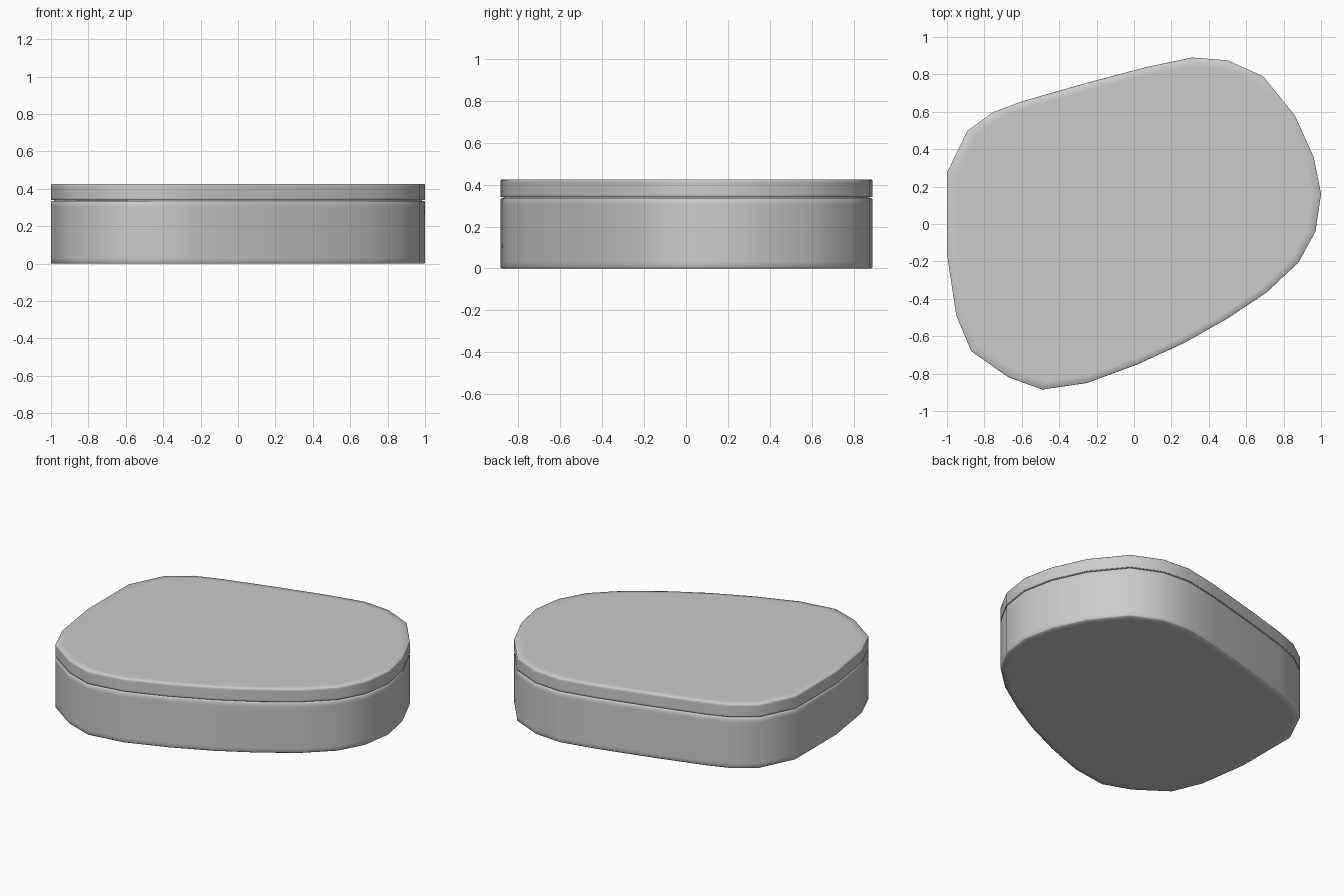
import bpy, bmesh

if "Cube" in bpy.data.objects:
    bpy.data.objects.remove(bpy.data.objects["Cube"])

# Rounded asymmetric outline seen from above, counter-clockwise
OUTLINE = [(1.0, .16), (.96, .36), (.86, .58), (.69, .79), (.5, .875), (.31, .89),
           (.07, .84), (-.27, .75), (-.6, .655), (-.75, .6), (-.89, .5), (-1.0, .275),
           (-1.0, -.16), (-.95, -.49), (-.87, -.68), (-.67, -.82), (-.49, -.885),
           (-.25, -.85), (.02, -.75), (.27, -.635), (.5, -.505), (.71, -.365),
           (.88, -.205), (.97, -.04)]


def loft(name, profile):
    """Stack scaled copies of the outline, profile = (scale, z), and cap both ends."""
    bm = bmesh.new()
    rings = [[bm.verts.new((x * s, y * s, z)) for x, y in OUTLINE] for s, z in profile]
    n = len(OUTLINE)
    for a, b in zip(rings, rings[1:]):
        for i in range(n):
            j = (i + 1) % n
            bm.faces.new((a[i], a[j], b[j], b[i]))
    bm.faces.new(rings[0][::-1])
    bm.faces.new(rings[-1])
    for f in bm.faces:
        f.smooth = True
    mesh = bpy.data.meshes.new(name)
    bm.to_mesh(mesh)
    bm.free()
    obj = bpy.data.objects.new(name, mesh)
    bpy.context.collection.objects.link(obj)
    return obj


# Deep lower body, with soft top and bottom rims
loft("case_body", [(.95, 0), (.994, 0), (1, .006), (1, .03), (1, .305),
                   (1, .33), (.994, .336), (.95, .336)])

# Recessed neck closing the seam between body and lid
loft("seam_neck", [(.985, .33), (.985, .346)])

# Thin lid
loft("case_lid", [(.95, .34), (.998, .34), (1, .342), (1, .355), (1, .41),
                  (1, .421), (.996, .425), (.95, .425)])
